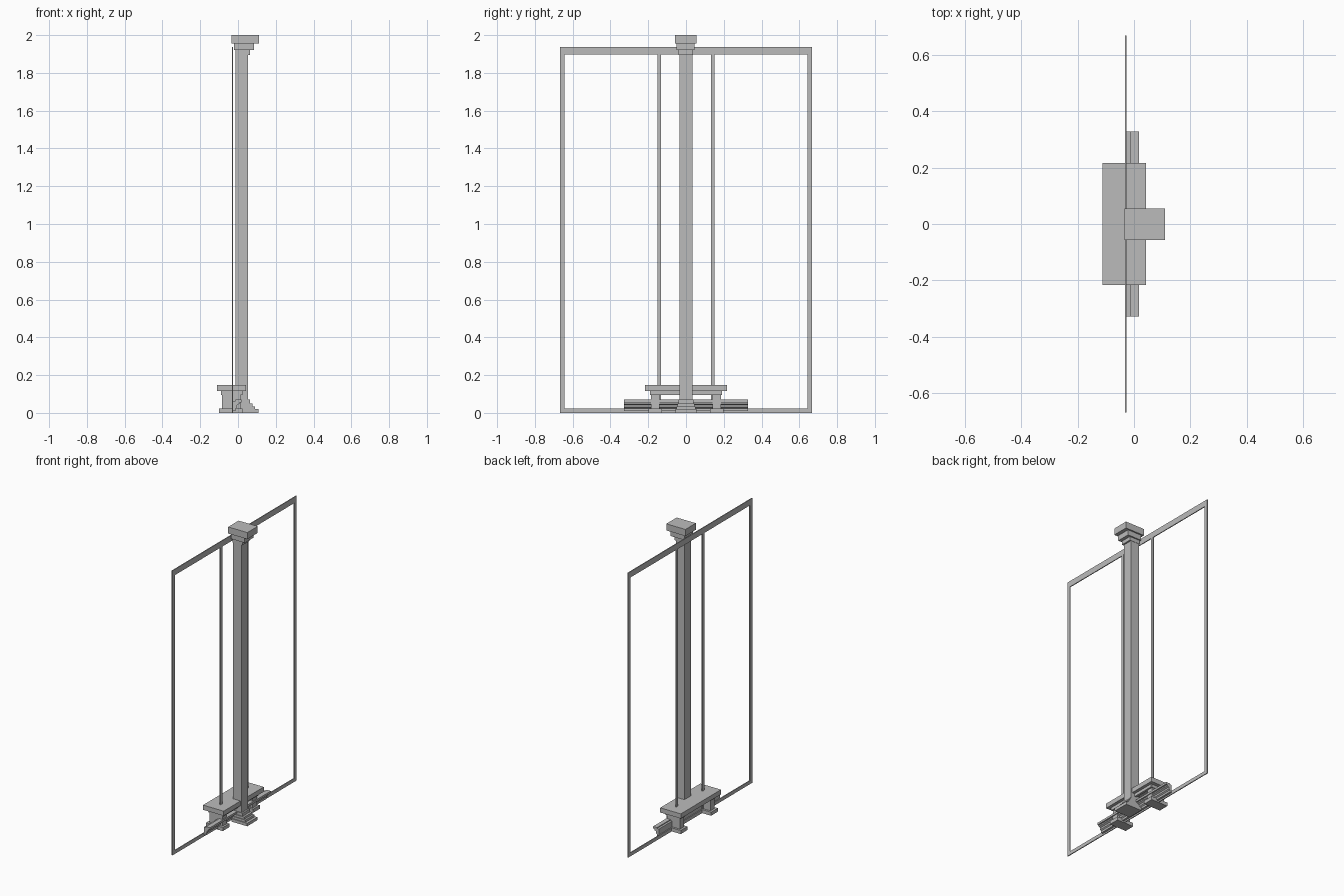
import bpy, bmesh

if "Cube" in bpy.data.objects:
    bpy.data.objects.remove(bpy.data.objects["Cube"], do_unlink=True)

grey = bpy.data.materials.new("plain grey")
grey.use_nodes = True
colour = (0.5, 0.5, 0.5, 1)
grey.diffuse_color = colour
grey.node_tree.nodes["Principled BSDF"].inputs["Base Color"].default_value = colour


def finish(name, bm):
    bmesh.ops.recalc_face_normals(bm, faces=bm.faces)
    mesh = bpy.data.meshes.new(name)
    bm.to_mesh(mesh)
    bm.free()
    mesh.materials.append(grey)
    obj = bpy.data.objects.new(name, mesh)
    bpy.context.collection.objects.link(obj)
    return obj


def boxes(name, *ranges):
    """One object from boxes given as (x0, x1, y0, y1, z0, z1)."""
    bm = bmesh.new()
    for x0, x1, y0, y1, z0, z1 in ranges:
        made = bmesh.ops.create_cube(bm, size=1)["verts"]
        bmesh.ops.scale(bm, verts=made, vec=(x1 - x0, y1 - y0, z1 - z0))
        bmesh.ops.translate(bm, verts=made, vec=((x0 + x1) / 2, (y0 + y1) / 2, (z0 + z1) / 2))
    return finish(name, bm)


def extrude_y(name, profile, y0, y1):
    """Sweep an (x, z) profile along y."""
    bm = bmesh.new()
    face = bm.faces.new([bm.verts.new((x, y0, z)) for x, z in profile])
    made = bmesh.ops.extrude_face_region(bm, geom=[face])["geom"]
    verts = [v for v in made if isinstance(v, bmesh.types.BMVert)]
    bmesh.ops.translate(bm, verts=verts, vec=(0, y1 - y0, 0))
    return finish(name, bm)


# Thin window frame
BACK, FRONT, W, H = -0.032, -0.026, 0.667, 1.937
boxes("frame_top", (BACK, FRONT, -W, W, 1.897, H))
boxes("frame_bottom", (BACK, FRONT, -W, W, 0, 0.024))
for side, label in ((-1, "right"), (1, "left")):
    a, b = sorted((side * W, side * 0.642))
    boxes("frame_side_" + label, (BACK, FRONT, a, b, 0.024, 1.897))
    boxes("mullion_" + label, (BACK, FRONT, side * 0.142 - 0.01, side * 0.142 + 0.01, 0.024, 1.897))

# Column with stepped capital and stepped foot
boxes("column_shaft", (-0.012, 0.052, -0.034, 0.034, 0, 1.9))
boxes("column_capital",
      (-0.014, 0.063, -0.04, 0.036, 1.895, 1.92),
      (-0.02, 0.085, -0.049, 0.045, 1.92, 1.955),
      (-0.034, 0.11, -0.057, 0.055, 1.955, 2.0))
foot_steps = ((0.108, 0.055, 0.02), (0.09, 0.049, 0.035), (0.078, 0.044, 0.05), (0.063, 0.039, 0.07))
z = 0
steps = []
for reach, half, top in foot_steps:
    steps.append((-0.012, reach, -half, half, z, top))
    z = top
boxes("column_foot", *steps)

# Bench: slab, apron ring and two footed supports
boxes("bench_slab", (-0.112, 0.043, -0.216, 0.216, 0.115, 0.147))
boxes("bench_apron",
      (-0.085, -0.07, -0.19, 0.19, 0.095, 0.115),
      (0.008, 0.023, -0.19, 0.19, 0.095, 0.115),
      (-0.07, 0.008, -0.19, -0.175, 0.095, 0.115),
      (-0.07, 0.008, 0.175, 0.19, 0.095, 0.115))
for y, label in ((-0.163, "right"), (0.163, "left")):
    boxes("bench_support_" + label,
          (-0.1, 0.025, y - 0.036, y + 0.036, 0, 0.024),
          (-0.085, 0.012, y - 0.022, y + 0.022, 0.024, 0.095),
          (-0.09, 0.018, y - 0.028, y + 0.028, 0.095, 0.115))

# Moulded sill, wider towards the top
sill = [(-0.026, 0.01), (-0.012, 0.01), (-0.012, 0.024), (-0.004, 0.03), (-0.004, 0.042),
        (0.008, 0.048), (0.008, 0.056), (0.018, 0.056), (0.018, 0.07), (-0.012, 0.07),
        (-0.012, 0.064), (-0.026, 0.064)]
extrude_y("sill", sill, -0.328, 0.328)
